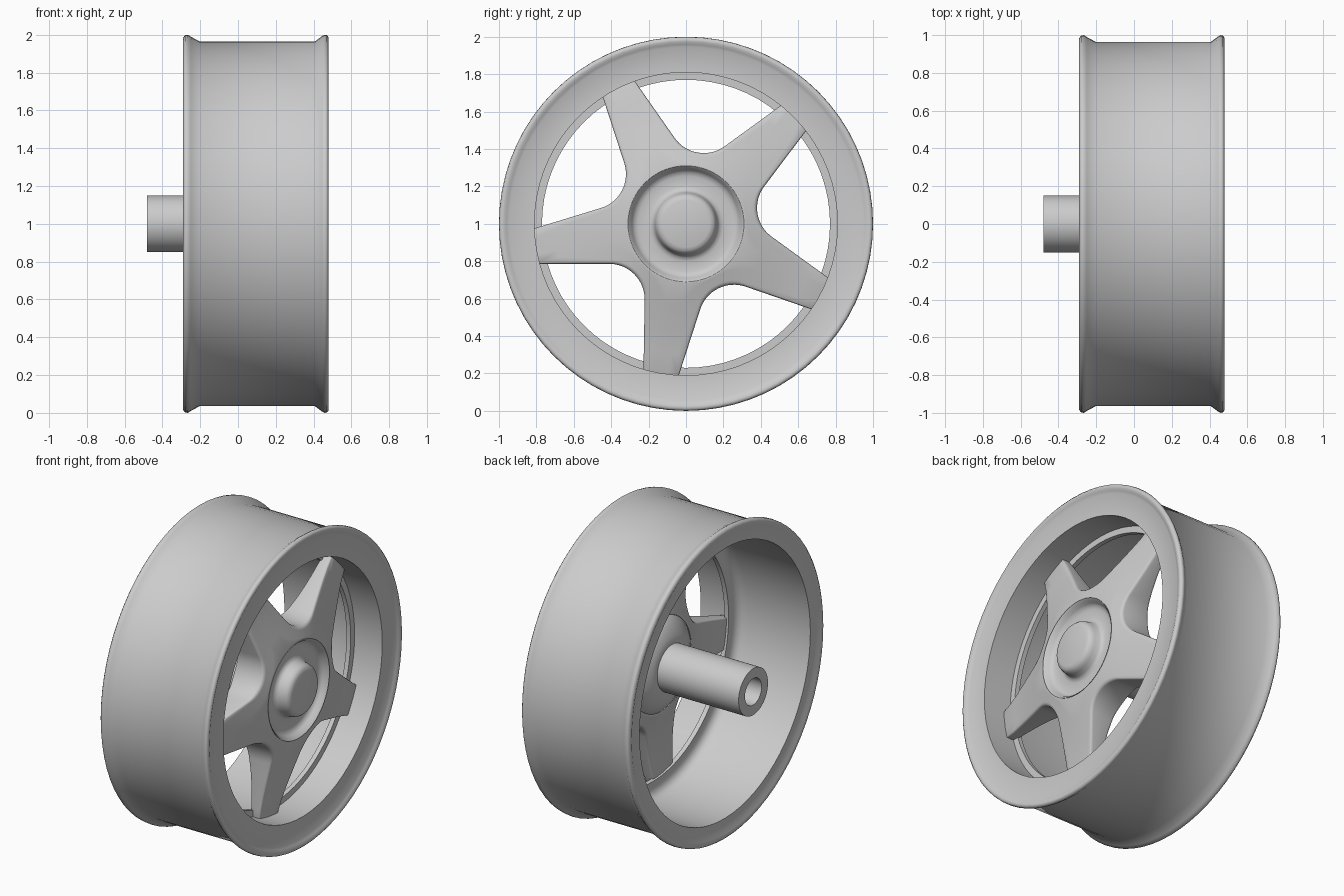
import bpy, bmesh
from math import sin, cos, tan, pi, radians, hypot

cube = bpy.data.objects.get("Cube")
if cube:
    bpy.data.objects.remove(cube, do_unlink=True)

grey = bpy.data.materials.new("wheel_grey")
grey.use_nodes = True
grey.diffuse_color = (0.6, 0.6, 0.6, 1)
grey.node_tree.nodes["Principled BSDF"].inputs["Base Color"].default_value = (0.6, 0.6, 0.6, 1)

CENTRE_Z = 1.0
SEGMENTS = 72


def loft(name, rings, closed=True, bevel=0):
    """Skin a list of equal-length point rings into one object."""
    bm = bmesh.new()
    loops = [[bm.verts.new(p) for p in ring] for ring in rings]
    pairs = list(zip(loops, loops[1:]))
    if closed:
        pairs.append((loops[-1], loops[0]))
    n = len(loops[0])
    for a, b in pairs:
        for i in range(n):
            j = (i + 1) % n
            bm.faces.new((a[i], a[j], b[j], b[i]))
    bmesh.ops.remove_doubles(bm, verts=bm.verts, dist=1e-5)
    bmesh.ops.recalc_face_normals(bm, faces=bm.faces)
    mesh = bpy.data.meshes.new(name)
    bm.to_mesh(mesh)
    bm.free()
    mesh.materials.append(grey)
    obj = bpy.data.objects.new(name, mesh)
    bpy.context.collection.objects.link(obj)
    bpy.ops.object.select_all(action="DESELECT")
    obj.select_set(True)
    bpy.context.view_layer.objects.active = obj
    if bevel:
        mod = obj.modifiers.new("soft_edges", "BEVEL")
        mod.width = bevel
        mod.segments = 3
        mod.limit_method = "ANGLE"
        mod.angle_limit = radians(50)
        mod.use_clamp_overlap = False
        bpy.ops.object.modifier_apply(modifier=mod.name)
    bpy.ops.object.shade_smooth_by_angle(angle=radians(48))
    return obj


def lathe(name, profile, closed=True):
    """Spin (radius, x) points around the axle."""
    turns = [2 * pi * i / SEGMENTS for i in range(SEGMENTS)]
    rings = [[(x, r * cos(t), CENTRE_Z + r * sin(t)) for t in turns] for r, x in profile]
    return loft(name, rings, closed)


# Rim: rounded flared beads, deep barrel and thin inner flange at the spokes
lathe("rim", [
    (0.81, 0.462), (0.945, 0.462), (0.96, 0.47), (0.975, 0.477), (0.988, 0.478),
    (0.998, 0.47), (1.0, 0.458), (0.993, 0.445), (0.963, 0.405), (0.963, -0.2),
    (0.99, -0.25), (1.0, -0.265), (0.998, -0.28), (0.985, -0.29), (0.965, -0.288),
    (0.945, -0.278), (0.87, -0.278), (0.87, 0.17), (0.862, 0.205), (0.845, 0.225),
    (0.82, 0.235), (0.77, 0.235), (0.77, 0.265), (0.81, 0.265)])

# Hub: raised cap in a dish, flaring back into the hollow axle tube
lathe("hub_and_axle", [
    (0, 0.476), (0.125, 0.474), (0.145, 0.468), (0.157, 0.455), (0.164, 0.435),
    (0.17, 0.405), (0.18, 0.39), (0.2, 0.384), (0.255, 0.385), (0.275, 0.391),
    (0.288, 0.405), (0.298, 0.425), (0.31, 0.436), (0.306, 0.2), (0.3, 0.172),
    (0.25, 0.137), (0.2, 0.102), (0.15, 0.1), (0.15, -0.48),
    (0.085, -0.48), (0.085, 0.1), (0, 0.1)], closed=False)

# Spokes: a five-armed star with rounded valleys and tapering arms
ARMS = 5
FIRST = radians(44.5)
TAPER = radians(8.5)
TIP = 0.83
HUB = 0.3
FILLET = 0.19


def star_outline():
    half = pi / ARMS
    corner = half + TAPER
    valley = 0.305 + FILLET / sin(corner)
    sweep = pi / 2 - corner
    points = []
    for k in range(ARMS):
        axis = FIRST + 2 * half * k
        # one side of an arm: valley middle, along the edge, to the tip
        side = []
        for i in range(9):
            a = sweep * i / 8
            u, v = valley - FILLET * cos(a), FILLET * sin(a)
            side.append((u * cos(half) + v * sin(half), u * sin(half) - v * cos(half)))
        a0, w0 = side[-1]
        for i in range(1, 6):
            a = a0 + (TIP - a0) * i / 5
            side.append((a, w0 - (a - a0) * tan(TAPER)))
        a1, w1 = side[-1]
        tip = [(a1, w1 * s) for s in (-0.5, 0, 0.5)]
        arm = [(a, -w) for a, w in side] + tip + side[:0:-1]
        points += [(a * cos(axis) - w * sin(axis), a * sin(axis) + w * cos(axis))
                   for a, w in arm]
    return points


def remaining(r, start):
    """Share of the way left from a start radius out to the rim."""
    return min(1, max(0, (0.81 - r) / (0.81 - start)))


def front_x(r):
    return 0.31 + 0.126 * remaining(r, HUB) ** 1.2


def back_x(r):
    return 0.25 - 0.15 * remaining(r, 0.2) ** 3.5


def star_ring(t, depth):
    ring = []
    for y, z in outline:
        r = hypot(y, z)
        s = HUB + (r - HUB) * t
        ring.append((depth(s), y / r * s, CENTRE_Z + z / r * s))
    return ring


outline = star_outline()
steps = [0, 0.25, 0.5, 0.75, 1]
loft("spokes", [star_ring(t, front_x) for t in steps]
     + [star_ring(t, back_x) for t in reversed(steps)], bevel=0.016)
